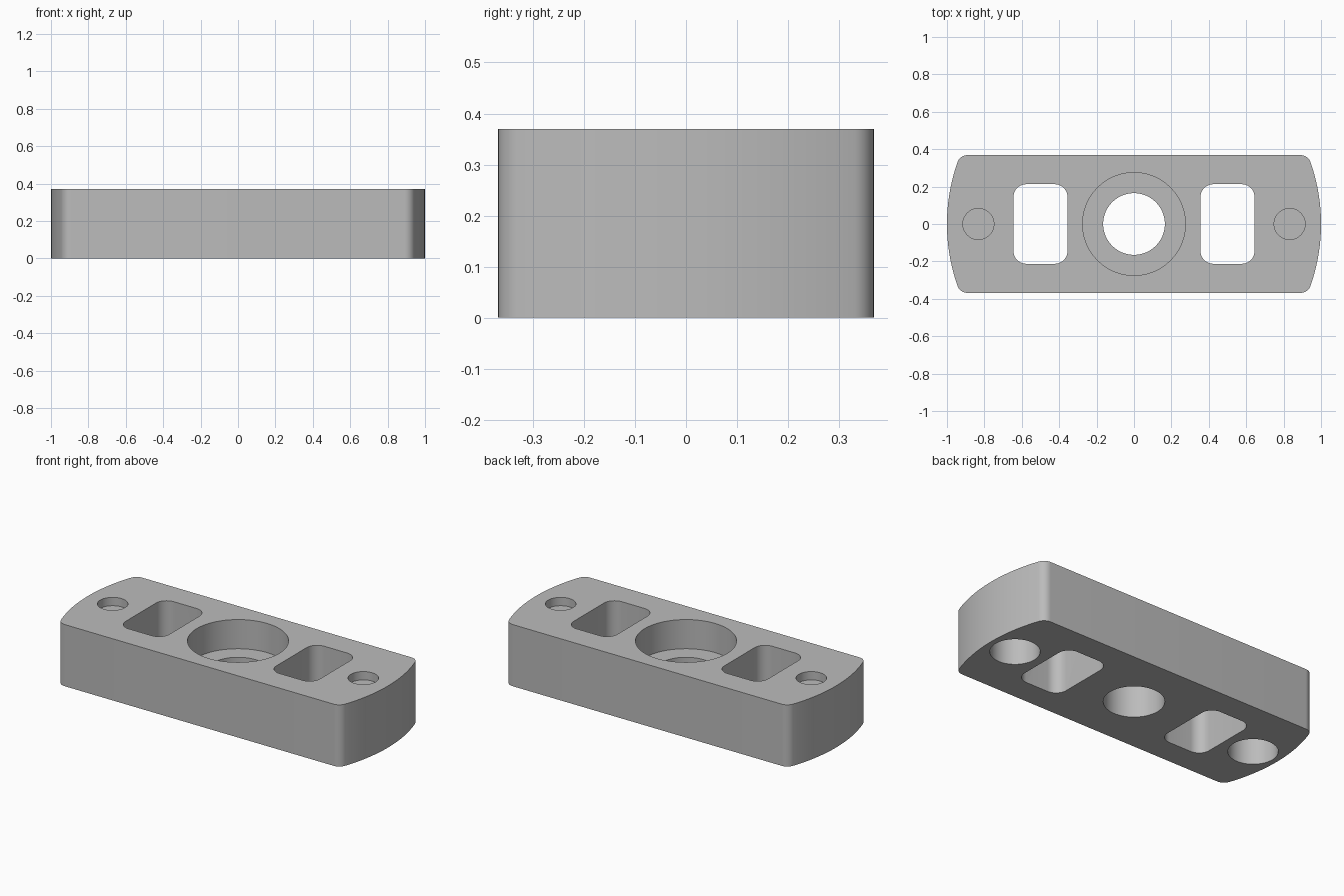
import bpy
import bmesh
from math import sin, cos, pi, sqrt, atan2

HEIGHT, HALF_WIDTH = 0.37, 0.368

if "Cube" in bpy.data.objects:
    bpy.data.objects.remove(bpy.data.objects["Cube"])

grey = bpy.data.materials.new("plain grey")
grey.use_nodes = True
colour = (0.5, 0.5, 0.5, 1)
grey.diffuse_color = colour
grey.node_tree.nodes["Principled BSDF"].inputs["Base Color"].default_value = colour


def arc(cx, cy, radius, start, end, steps):
    """Points along a circular arc."""
    angles = [start + (end - start) * i / steps for i in range(steps + 1)]
    return [(cx + radius * cos(a), cy + radius * sin(a)) for a in angles]


def prism(name, outline, bottom, top):
    """Extrude a closed outline into a solid."""
    bm = bmesh.new()
    base = bm.faces.new([bm.verts.new((x, y, bottom)) for x, y in outline])
    side = bmesh.ops.extrude_face_region(bm, geom=[base])["geom"]
    verts = [v for v in side if isinstance(v, bmesh.types.BMVert)]
    bmesh.ops.translate(bm, vec=(0, 0, top - bottom), verts=verts)
    bmesh.ops.recalc_face_normals(bm, faces=bm.faces)
    mesh = bpy.data.meshes.new(name)
    bm.to_mesh(mesh)
    bm.free()
    obj = bpy.data.objects.new(name, mesh)
    bpy.context.collection.objects.link(obj)
    return obj


def hole(name, x, radius, bottom, top):
    return prism(name, arc(x, 0, radius, 0, 2 * pi, 64)[:-1], bottom, top)


def slot(name, x, half_x, half_y, radius):
    """Rounded rectangular through opening."""
    outline = []
    for i, (sx, sy) in enumerate([(1, 1), (-1, 1), (-1, -1), (1, -1)]):
        outline += arc(x + sx * (half_x - radius), sy * (half_y - radius),
                       radius, i * pi / 2, (i + 1) * pi / 2, 10)
    return prism(name, outline, -0.1, HEIGHT + 0.1)


# Body: round ends of radius 1, flat sides, blended corners
blend = 0.055
by = HALF_WIDTH - blend
bx = sqrt((1 - blend) ** 2 - by ** 2)
tilt = atan2(by, bx)
right_end = (arc(bx, -by, blend, -pi / 2, -tilt, 10)
             + arc(0, 0, 1, -tilt, tilt, 24)[1:-1]
             + arc(bx, by, blend, tilt, pi / 2, 10))
body = prism("mounting_block", right_end + [(-x, -y) for x, y in right_end],
             0, HEIGHT)

# Openings: stepped centre bore, then mirrored slots and end pockets
cutters = [hole("centre_bore", 0, 0.165, -0.1, HEIGHT + 0.1),
           hole("counterbore", 0, 0.275, HEIGHT - 0.175, HEIGHT + 0.1)]
for side, label in ((1, "left"), (-1, "right")):
    cutters += [slot(label + "_slot", side * 0.5, 0.145, 0.213, 0.07),
                hole(label + "_top_recess", side * 0.832, 0.083,
                     HEIGHT - 0.05, HEIGHT + 0.1),
                hole(label + "_bottom_pocket", side * 0.832, 0.135, -0.1, 0.22)]

bpy.ops.object.select_all(action="DESELECT")
body.select_set(True)
bpy.context.view_layer.objects.active = body
for cutter in cutters:
    cut = body.modifiers.new(cutter.name, "BOOLEAN")
    cut.operation = "DIFFERENCE"
    cut.solver = "EXACT"
    cut.object = cutter
    bpy.ops.object.modifier_apply(modifier=cut.name)
    bpy.data.objects.remove(cutter)

body.data.materials.clear()
body.data.materials.append(grey)
bpy.ops.object.shade_smooth_by_angle(angle=pi / 6)
